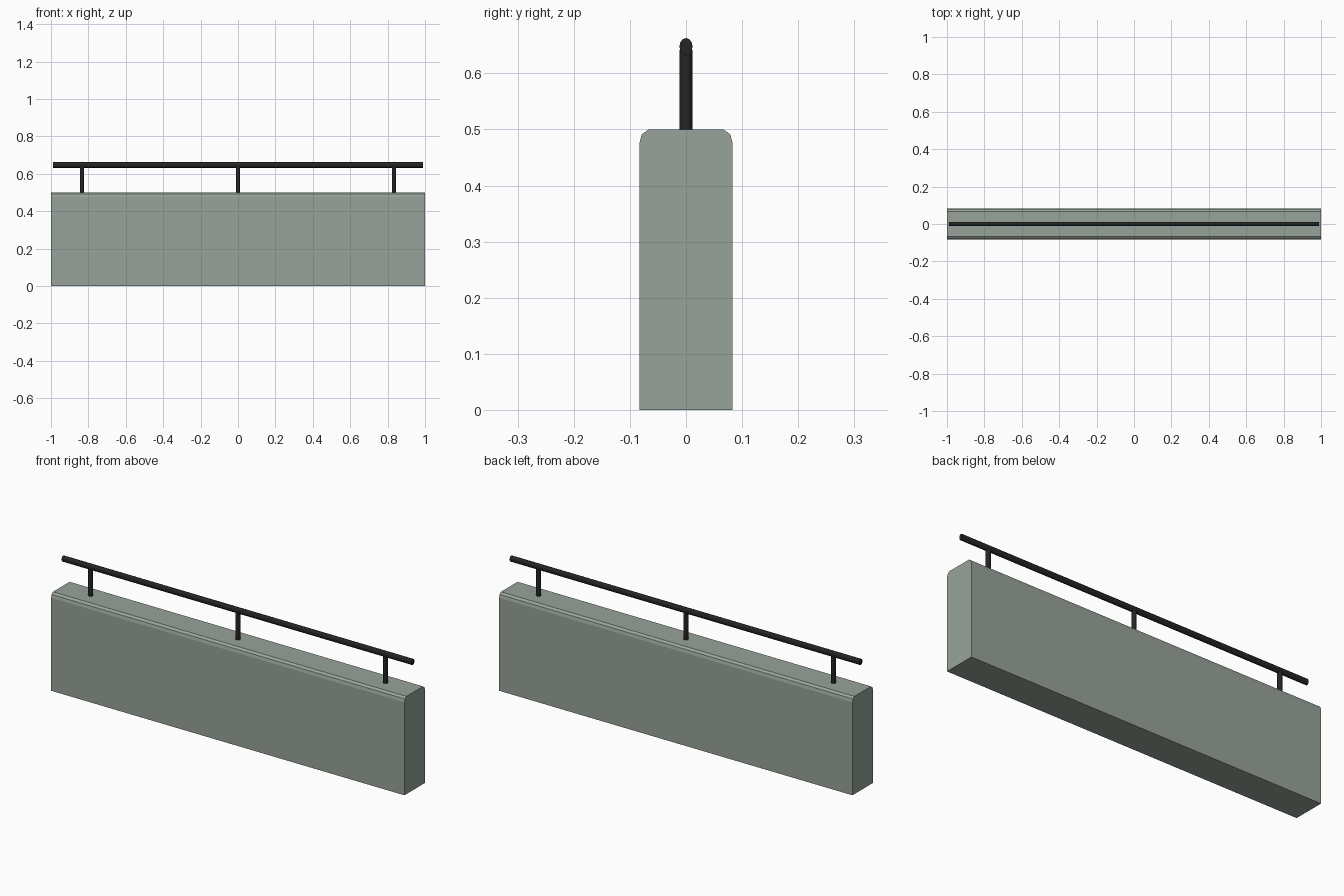
import bpy, bmesh, math
from mathutils import Matrix

if "Cube" in bpy.data.objects:
    bpy.data.objects.remove(bpy.data.objects["Cube"])


def material(name, rgb):
    m = bpy.data.materials.new(name)
    m.diffuse_color = (*rgb, 1)
    m.use_nodes = True
    m.node_tree.nodes["Principled BSDF"].inputs["Base Color"].default_value = m.diffuse_color
    return m


def finish(name, bm, mat, smooth):
    me = bpy.data.meshes.new(name)
    bmesh.ops.recalc_face_normals(bm, faces=bm.faces)
    bm.to_mesh(me)
    bm.free()
    me.materials.append(mat)
    ob = bpy.data.objects.new(name, me)
    bpy.context.collection.objects.link(ob)
    if smooth:
        bpy.context.view_layer.objects.active = ob
        ob.select_set(True)
        bpy.ops.object.shade_smooth_by_angle(angle=math.radians(50))
        ob.select_set(False)
    return ob


def rod(name, matrix, sides, length, mat):
    # unit-radius cylinder placed and scaled by the matrix
    bm = bmesh.new()
    bmesh.ops.create_cone(bm, cap_ends=True, segments=sides, radius1=1,
                          radius2=1, depth=length, matrix=matrix)
    return finish(name, bm, mat, True)


concrete = material("grey_green_concrete", (0.31, 0.365, 0.32))
metal = material("black_metal", (0.018, 0.018, 0.018))

# Wall: cross-section with eased top edges, extruded along x
half = [(0.083, 0), (0.083, 0.475), (0.079, 0.491), (0.067, 0.5)]
profile = half + [(-y, z) for y, z in reversed(half)]
bm = bmesh.new()
face = bm.faces.new([bm.verts.new((-1, y, z)) for y, z in profile])
ext = bmesh.ops.extrude_face_region(bm, geom=[face])
bmesh.ops.translate(bm, vec=(2, 0, 0),
                    verts=[v for v in ext["geom"] if isinstance(v, bmesh.types.BMVert)])
finish("wall", bm, concrete, False)

# Posts standing on the wall
for i, x in enumerate((-0.834, 0, 0.834)):
    rod(f"rail_post_{i + 1}",
        Matrix.Translation((x, 0, 0.57)) @ Matrix.Diagonal((0.0117, 0.0117, 1, 1)),
        12, 0.144, metal)

# Handrail: slightly oval tube along x
rod("handrail",
    Matrix.Translation((0, 0, 0.6475)) @ Matrix.Diagonal((1, 0.0117, 0.0155, 1))
    @ Matrix.Rotation(math.radians(90), 4, 'Y'),
    12, 1.98, metal)
